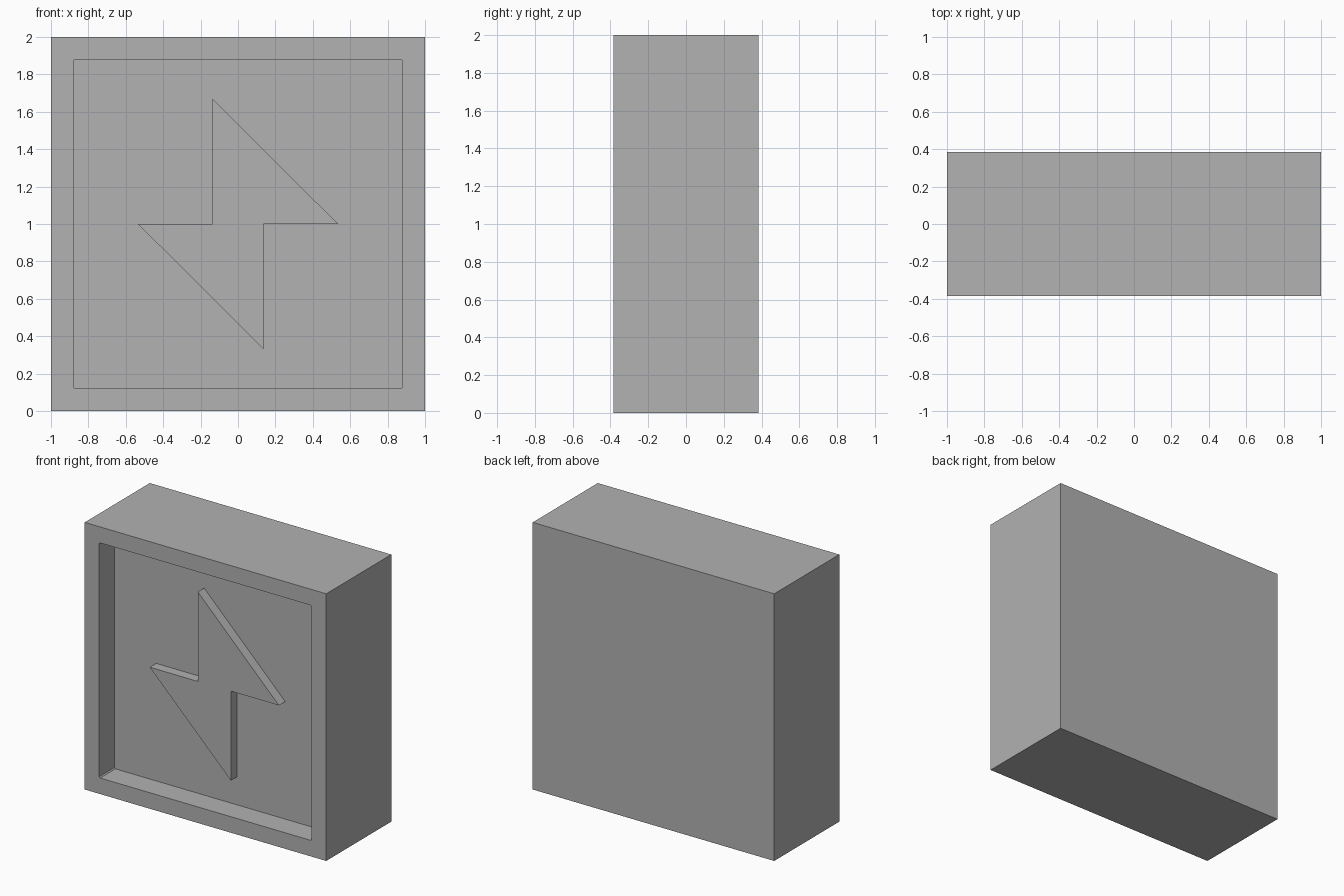
import bpy
import bmesh

DEPTH = 0.385          # half depth of the block
FLOOR = -0.205         # y of the recessed panel
BOLT_FRONT = -0.28     # y of the raised emblem face

cube = bpy.data.objects.get("Cube")
if cube:
    bpy.data.objects.remove(cube, do_unlink=True)

grey = bpy.data.materials.new("plain grey")
grey.use_nodes = True
colour = (0.445, 0.445, 0.445, 1)
grey.diffuse_color = colour
grey.node_tree.nodes["Principled BSDF"].inputs["Base Color"].default_value = colour


def prism(name, outline, front, back):
    """Extrude an (x, z) outline from y = front to y = back."""
    bm = bmesh.new()
    face = bm.faces.new([bm.verts.new((x, front, z)) for x, z in outline])
    side = bmesh.ops.extrude_face_region(bm, geom=[face])["geom"]
    moved = [v for v in side if isinstance(v, bmesh.types.BMVert)]
    bmesh.ops.translate(bm, verts=moved, vec=(0, back - front, 0))
    bmesh.ops.recalc_face_normals(bm, faces=bm.faces)
    mesh = bpy.data.meshes.new(name)
    bm.to_mesh(mesh)
    bm.free()
    obj = bpy.data.objects.new(name, mesh)
    obj.data.materials.append(grey)
    bpy.context.collection.objects.link(obj)
    return obj


def square(half, cut=0):
    """Square outline centred on z = 1, with optional clipped corners."""
    if not cut:
        return [(sx * half, 1 + sz * half) for sx, sz in ((-1, -1), (1, -1), (1, 1), (-1, 1))]
    points, a, b = [], half, half - cut
    for _ in range(4):
        points += [(a, 1 - b), (a, 1 + b)]
        points = [(z - 1, 1 - x) for x, z in points]
    # order the corners around the centre
    from math import atan2
    return sorted(set(points), key=lambda p: atan2(p[1] - 1, p[0]))


# Block with a recessed front panel
block = prism("block", square(1), -DEPTH, DEPTH)
cutter = prism("recess_cutter", square(0.88, 0.008), -DEPTH - 0.1, FLOOR)
recess = block.modifiers.new("recess", "BOOLEAN")
recess.object = cutter
recess.solver = "EXACT"
cutter.hide_render = True
cutter.hide_viewport = True

# Raised lightning bolt, point symmetric about the panel centre
half_bolt = [(-0.535, 1), (-0.137, 1), (-0.137, 1.67)]
bolt = half_bolt + [(-x, 2 - z) for x, z in half_bolt]
prism("lightning_bolt", bolt, BOLT_FRONT, FLOOR + 0.01)
